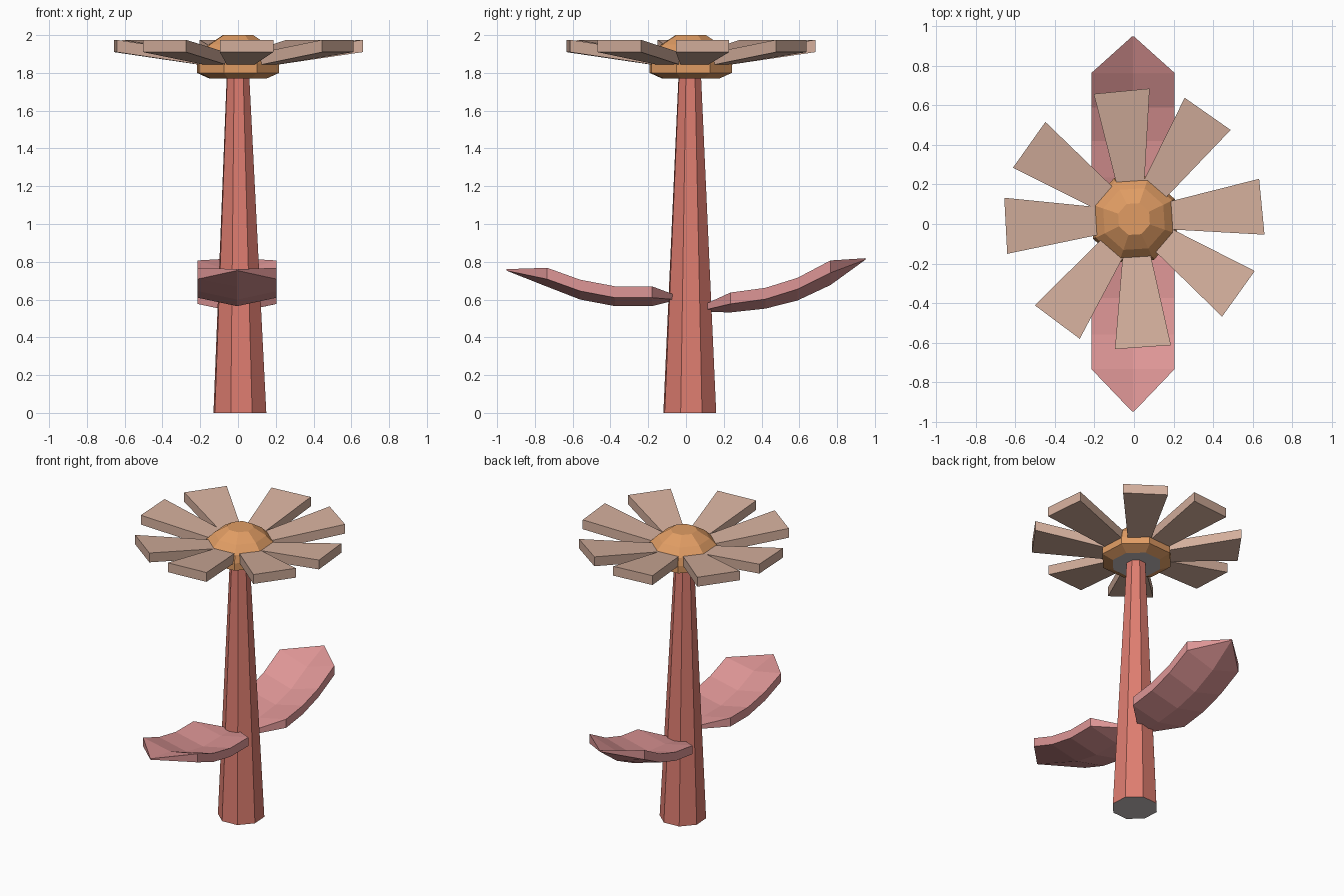
import bpy, math
from math import sin, cos, radians

if "Cube" in bpy.data.objects:
    bpy.data.objects.remove(bpy.data.objects["Cube"])

def material(name, col):
    m = bpy.data.materials.new(name)
    m.diffuse_color = (*col, 1)
    m.use_nodes = True
    m.node_tree.nodes["Principled BSDF"].inputs["Base Color"].default_value = m.diffuse_color
    return m

STEM = material("stem red", (0.73, 0.205, 0.162))
LEAF = material("leaf pink", (0.73, 0.305, 0.305))
PETAL = material("petal tan", (0.66, 0.43, 0.335))
HUB = material("centre orange", (0.75, 0.335, 0.127))
CAP = material("cap grey", (0.58, 0.53, 0.53))

def mesh(name, verts, faces, *mats):
    me = bpy.data.meshes.new(name)
    me.from_pydata(verts, [], faces)
    for m in mats:
        me.materials.append(m)
    ob = bpy.data.objects.new(name, me)
    bpy.context.collection.objects.link(ob)
    return ob

def loft(name, rings, *mats):
    """Skin equal-length rings of points and cap both ends."""
    n = len(rings[0])
    faces = [tuple(range(n))[::-1]]
    for i in range(len(rings) - 1):
        for k in range(n):
            a, b = i * n + k, i * n + (k + 1) % n
            faces.append((a, b, b + n, a + n))
    faces.append(tuple(range((len(rings) - 1) * n, len(rings) * n)))
    return mesh(name, [p for r in rings for p in r], faces, *mats)

def octagon(cx, cy, r, z, turn=26.0):
    return [(cx + r * cos(radians(turn + 45 * k)),
             cy + r * sin(radians(turn + 45 * k)), z) for k in range(8)]

# tapered eight-sided stem, grey underside
stem = loft("stem", [octagon(0.01, 0.02, 0.148, 0),
                     octagon(0, 0.02, 0.063, 1.785)], STEM, CAP)
stem.data.polygons[0].material_index = 1

# faceted flower centre, grey underside
profile = [(0.16, 1.77), (0.23, 1.80), (0.23, 1.85),
           (0.215, 1.90), (0.165, 1.95), (0.085, 2.0)]
hub = loft("flower_centre", [octagon(0, 0.025, r, z) for r, z in profile], HUB, CAP)
hub.data.polygons[0].material_index = 1

# eight flat petals, rising outwards
for i, ang in enumerate((5.5, 55, 95.5, 144.7, 183, 233.3, 274, 324.4)):
    c, s = cos(radians(ang)), sin(radians(ang))
    rings = []
    for r, w, z in ((0.18, 0.07, 1.84), (0.65, 0.142, 1.91)):
        rings.append([(r * c - t * s, 0.025 + r * s + t * c, z + h)
                      for t, h in ((-w, 0), (w, 0), (w, 0.065), (-w, 0.065))])
    loft(f"petal_{i + 1}", rings, PETAL)

# curved leaves with a shallow V section, ending in a point
def leaf(name, side, stations, tip):
    rings = []
    for y, z, w, rim, drop in stations:
        pts = [(-w, z), (-w, z - rim), (0, z - drop), (w, z - rim), (w, z),
               (0, z - drop + rim)]
        rings.append([(x - 0.005, side * y, h) for x, h in pts])
    # the last ring collapses to the tip
    rings.append([(-0.005 + x * 0.004, side * tip[0], tip[1] + h * 0.004)
                  for x, h in ((-1, 1), (-1, -1), (0, -1), (1, -1), (1, 1), (0, 1))])
    ob = loft(name, rings, LEAF)
    if side > 0:
        ob.data.flip_normals()
    return ob

W = 0.21
leaf("back_leaf", 1, [(0.10, 0.575, 0.06, 0.03, 0.04), (0.235, 0.637, W, 0.06, 0.105),
                      (0.42, 0.662, W, 0.06, 0.11), (0.59, 0.715, W, 0.06, 0.12),
                      (0.765, 0.807, W, 0.065, 0.13)], (0.95, 0.815))
leaf("front_leaf", -1, [(0.06, 0.625, 0.06, 0.025, 0.03), (0.18, 0.67, W, 0.06, 0.105),
                        (0.375, 0.67, W, 0.06, 0.105), (0.56, 0.705, W, 0.06, 0.105),
                        (0.735, 0.768, W, 0.06, 0.10)], (0.95, 0.757))

# make all normals point outwards
import bmesh
for ob in bpy.data.objects:
    bm = bmesh.new()
    bm.from_mesh(ob.data)
    bmesh.ops.recalc_face_normals(bm, faces=bm.faces)
    bm.to_mesh(ob.data)
    bm.free()
